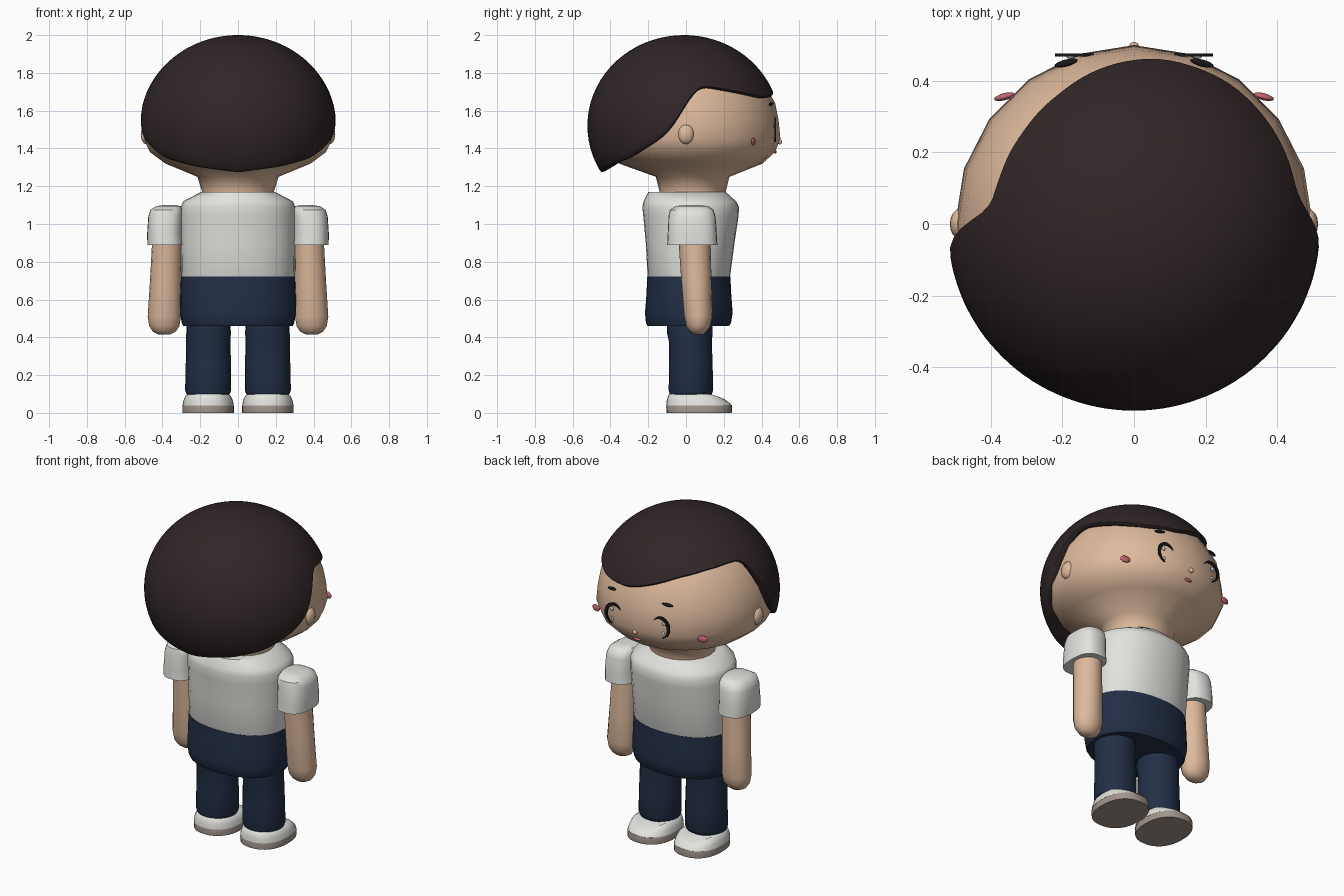
import bpy, bmesh
from math import sin, cos, pi, radians, acos, copysign
from mathutils import Matrix, Vector, Euler

cube = bpy.data.objects.get("Cube")
if cube:
    bpy.data.objects.remove(cube, do_unlink=True)


def material(name, r, g, b):
    m = bpy.data.materials.new(name)
    m.use_nodes = True
    m.diffuse_color = (r, g, b, 1)
    bsdf = next(n for n in m.node_tree.nodes if n.type == 'BSDF_PRINCIPLED')
    bsdf.inputs["Base Color"].default_value = (r, g, b, 1)
    bsdf.inputs["Roughness"].default_value = 0.8
    return m


SKIN = material("skin", .73, .49, .335)
HAIR = material("dark_brown_hair", .03, .019, .02)
WHITE = material("off_white", .76, .76, .73)
NAVY = material("navy", .016, .028, .062)
SOLE = material("warm_grey_sole", .36, .30, .26)
PINK = material("rose", .55, .13, .17)
BLACK = material("black", .01, .008, .008)
GLINT = material("pale_grey", .65, .7, .72)


def finish(name, bm, mat, angle=40):
    bmesh.ops.recalc_face_normals(bm, faces=bm.faces)
    mesh = bpy.data.meshes.new(name)
    bm.to_mesh(mesh)
    bm.free()
    mesh.materials.append(mat)
    ob = bpy.data.objects.new(name, mesh)
    bpy.context.collection.objects.link(ob)
    bpy.ops.object.select_all(action='DESELECT')
    ob.select_set(True)
    bpy.context.view_layer.objects.active = ob
    bpy.ops.object.shade_smooth_by_angle(angle=radians(angle))
    return ob


def skin_rows(bm, rows):
    """Bridge closed rows of vertices with quads."""
    for a, b in zip(rows, rows[1:]):
        n = len(a)
        for i in range(n):
            j = (i + 1) % n
            bm.faces.new((a[i], a[j], b[j], b[i]))


def loft(name, rings, mat, seg=32, power=2.0, angle=40, tilt=None):
    """Stack of rounded rings: (z, centre x, centre y, radius x, radius y)."""
    bm = bmesh.new()
    rows = []
    for z, cx, cy, rx, ry in rings:
        row = []
        for i in range(seg):
            a = 2 * pi * i / seg
            s, c = sin(a), cos(a)
            x = copysign(abs(s) ** (2 / power), s) * rx
            y = copysign(abs(c) ** (2 / power), c) * ry
            dz = tilt(z, cy + y) if tilt else 0
            row.append(bm.verts.new((cx + x, cy + y, z + dz)))
        rows.append(row)
    skin_rows(bm, rows)
    bm.faces.new(rows[0])
    bm.faces.new(rows[-1])
    return finish(name, bm, mat, angle)


def blob(name, centre, size, mat, rot=(0, 0, 0)):
    bm = bmesh.new()
    matrix = Matrix.LocRotScale(Vector(centre), Euler(rot), Vector(size))
    bmesh.ops.create_uvsphere(bm, u_segments=16, v_segments=10, radius=1, matrix=matrix)
    return finish(name, bm, mat, 60)


# Head and neck
loft("head", [(1.13, 0, .035, .19, .175), (1.17, 0, .035, .19, .175),
              (1.25, 0, .035, .215, .195), (1.32, 0, .025, .385, .38),
              (1.38, 0, .005, .465, .465), (1.45, 0, 0, .5, .5), (1.55, 0, 0, .492, .49),
              (1.64, 0, 0, .475, .472), (1.75, 0, 0, .42, .41),
              (1.85, 0, 0, .34, .34), (1.95, 0, 0, .18, .18)], SKIN, 20, angle=60)

# Hair: ellipsoid cap whose lower edge height follows the angle around the head
EDGE = [(-180, 1.283), (-150, 1.315), (-127, 1.36), (-115, 1.41), (-104, 1.46),
        (-98, 1.53), (-92, 1.65), (-87, 1.77), (-82, 1.82), (-70, 1.825), (-48, 1.81),
        (-28, 1.78), (-6, 1.72), (8, 1.685), (32, 1.675), (55, 1.705), (78, 1.735),
        (85, 1.69), (90, 1.62), (96, 1.53), (104, 1.46), (115, 1.41), (127, 1.36),
        (150, 1.315), (180, 1.283)]


def edge_height(deg):
    deg = (deg + 180) % 360 - 180
    for (a, za), (b, zb) in zip(EDGE, EDGE[1:]):
        if a <= deg <= b:
            return za + (zb - za) * (deg - a) / (b - a)


def make_hair(seg=120, steps=24):
    mid, rise = 1.52, .48
    bm = bmesh.new()
    rows = [[] for _ in range(steps + 3)]
    for i in range(seg):
        deg = 360 * i / seg
        a = radians(deg)
        low = sum(edge_height(deg + d) for d in (-4, -2, 0, 2, 4)) / 5
        phi_end = acos((low - mid) / rise)
        for k in range(steps):
            phi = phi_end * (k + 1) / steps
            rows[k].append(bm.verts.new((.52 * sin(phi) * sin(a),
                                         .51 * sin(phi) * cos(a) - .012,
                                         mid + rise * cos(phi))))
        # rim rolled under towards the head
        for k, (shrink, dz) in enumerate([(.98, -.01), (.94, -.008), (.8, .03)]):
            r = sin(phi_end) * shrink
            rows[steps + k].append(bm.verts.new((.52 * r * sin(a), .51 * r * cos(a) - .012, low + dz)))
    skin_rows(bm, rows)
    pole = bm.verts.new((0, -.012, mid + rise))
    for i in range(seg):
        bm.faces.new((pole, rows[0][i], rows[0][(i + 1) % seg]))
    return finish("hair", bm, HAIR, 60)


make_hair()


# Crescent eye outline as a thin tapered plate
def make_eye(name, side):
    bm = bmesh.new()
    rows = []
    steps = 28
    for k in range(steps + 1):
        t = k / steps
        a = radians(-75 + 220 * t)
        half = .002 + .008 * sin(pi * t)
        row = []
        for r, y in ((1, .469), (1, .477), (-1, .477), (-1, .469)):
            x = .158 + (.054 + r * half) * cos(a)
            z = 1.495 + (.06 + r * half) * sin(a)
            row.append(bm.verts.new((side * x, y, z)))
        rows.append(row)
    skin_rows(bm, rows)
    bm.faces.new(rows[0])
    bm.faces.new(rows[-1])
    finish(name, bm, BLACK, 30)


# Face details
blob("nose", (0, .496, 1.435), (.014, .013, .014), SKIN)
blob("mouth", (0, .472, 1.382), (.025, .008, .009), PINK)

# Shirt and trouser top
loft("shirt", [(.70, 0, .015, .295, .21), (.72, 0, .015, .3, .218), (.9, 0, .022, .303, .235),
               (1.04, 0, .026, .305, .252), (1.09, 0, .025, .303, .256),
               (1.12, 0, .02, .29, .245), (1.17, 0, .005, .195, .205)], WHITE, power=2.2)
loft("trouser_hips", [(.46, 0, .012, .29, .215), (.475, 0, .013, .297, .225),
                      (.53, 0, .015, .308, .232), (.62, 0, .015, .306, .225),
                      (.722, 0, .015, .302, .22)], NAVY, power=2.2)

for side, tag in ((1, "left"), (-1, "right")):
    # Face pairs
    make_eye(tag + "_eye", side)
    blob(tag + "_eye_upper_glint", (side * .178, .468, 1.522), (.012, .006, .013), GLINT)
    blob(tag + "_eye_lower_glint", (side * .172, .468, 1.462), (.009, .006, .009), GLINT)
    blob(tag + "_eyebrow", (side * .19, .45, 1.635), (.034, .01, .009), BLACK, (0, side * .12, -side * .25))
    blob(tag + "_cheek", (side * .362, .356, 1.435), (.03, .01, .02), PINK, (0, 0, -side * .25))
    blob(tag + "_ear", (side * .485, 0, 1.475), (.03, .043, .052), SKIN)

    # Sleeve and arm
    loft(tag + "_sleeve", [(.89, side * .385, .033, .095, .133), (.95, side * .388, .033, .093, .13),
                           (1.04, side * .383, .032, .092, .125), (1.075, side * .378, .03, .085, .115),
                           (1.095, side * .368, .03, .065, .085), (1.1, side * .36, .03, .03, .04)],
         WHITE, 24, 2.6)
    loft(tag + "_arm", [(.415, side * .39, .065, .03, .025), (.43, side * .39, .065, .06, .045),
                        (.46, side * .39, .065, .08, .064), (.51, side * .39, .065, .088, .075),
                        (.7, side * .383, .055, .083, .08), (.92, side * .376, .045, .078, .085)],
         SKIN, 16, angle=60)

    # Leg and shoe
    loft(tag + "_leg", [(.092, side * .158, .025, .1, .1), (.1, side * .158, .025, .115, .112),
                        (.12, side * .158, .026, .122, .118), (.25, side * .157, .026, .12, .115),
                        (.37, side * .157, .024, .117, .113), (.42, side * .156, .02, .118, .12),
                        (.5, side * .155, .02, .115, .12)], NAVY, 24)
    loft(tag + "_shoe_sole", [(0, side * .158, .07, .137, .172), (.03, side * .158, .07, .137, .175),
                              (.042, side * .158, .07, .134, .172)], SOLE, 32, 2.3)
    loft(tag + "_shoe", [(.04, side * .158, .068, .136, .173), (.065, side * .158, .066, .131, .168),
                         (.09, side * .158, .06, .12, .155), (.1, side * .158, .055, .105, .14)],
         WHITE, 32, 2.3,
         tilt=lambda z, y: -max(0, y - .13) * .35 * (z - .04) / .06)
